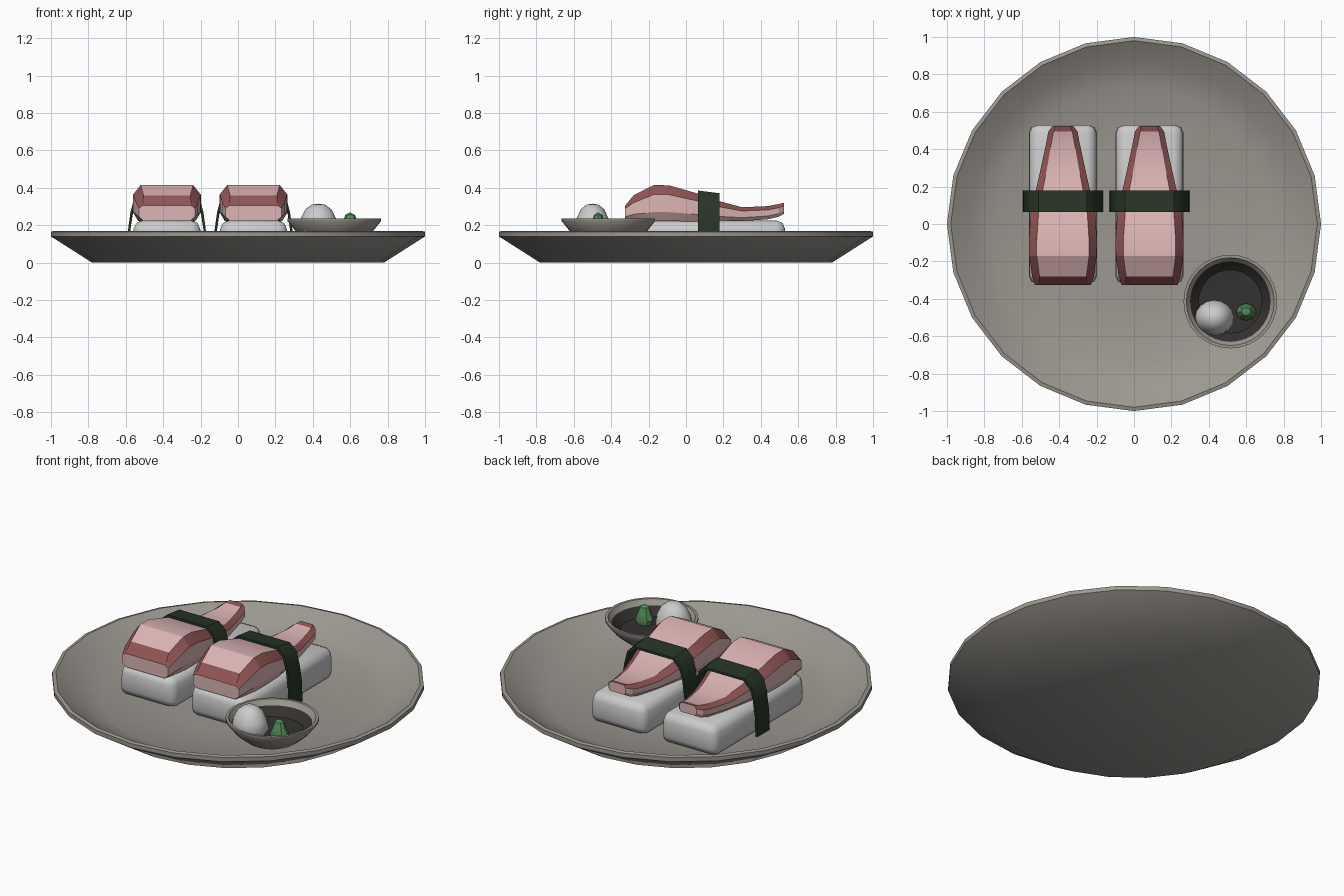
import bpy, bmesh, math

if "Cube" in bpy.data.objects:
    bpy.data.objects.remove(bpy.data.objects["Cube"])


def material(name, rgb):
    m = bpy.data.materials.new(name)
    m.diffuse_color = (*rgb, 1)
    m.use_nodes = True
    m.node_tree.nodes["Principled BSDF"].inputs["Base Color"].default_value = m.diffuse_color
    return m


STONE = material("stone_glaze", (0.33, 0.31, 0.28))
DARK = material("dark_sauce", (0.035, 0.032, 0.03))
PINK = material("pink_flesh", (0.72, 0.46, 0.46))
RED = material("red_edge", (0.28, 0.09, 0.09))
NORI = material("seaweed_green", (0.02, 0.035, 0.02))
GREEN = material("wasabi_green", (0.09, 0.26, 0.10))


def finish(name, bm, mats=(), angle=40):
    bmesh.ops.recalc_face_normals(bm, faces=bm.faces)
    me = bpy.data.meshes.new(name)
    bm.to_mesh(me)
    bm.free()
    for m in mats:
        me.materials.append(m)
    ob = bpy.data.objects.new(name, me)
    bpy.context.collection.objects.link(ob)
    bpy.ops.object.select_all(action='DESELECT')
    ob.select_set(True)
    bpy.context.view_layer.objects.active = ob
    bpy.ops.object.shade_smooth_by_angle(angle=math.radians(angle))
    return ob


def lathe(name, profile, sides, mats=(), centre=(0, 0), squash=1, dark_from=None, angle=40):
    """Spin (radius, z) points round z; radius 0 closes to a point."""
    bm = bmesh.new()
    rings = []
    for r, z in profile:
        n = 1 if r == 0 else sides
        rings.append([bm.verts.new((centre[0] + r * math.sin(2 * math.pi * i / sides),
                                    centre[1] + squash * r * math.cos(2 * math.pi * i / sides), z))
                      for i in range(n)])
    for k, (a, b) in enumerate(zip(rings, rings[1:])):
        for i in range(sides):
            j = (i + 1) % sides
            loop = [a[i % len(a)], a[j % len(a)], b[j % len(b)], b[i % len(b)]]
            f = bm.faces.new(list(dict.fromkeys(loop)))
            if dark_from is not None and k >= dark_from:
                f.material_index = 1
    return finish(name, bm, mats, angle)


# Serving plate
lathe("plate", [(0, 0), (0.78, 0), (1, 0.14), (1, 0.165), (0.98, 0.17), (0.87, 0.10),
                (0.74, 0.052), (0.4, 0.045), (0, 0.045)], 24, [STONE])

# Small sauce dish with dark inside
DISH = (0.515, -0.415)
lathe("sauce_dish", [(0, 0.105), (0.14, 0.11), (0.2, 0.16), (0.25, 0.222), (0.25, 0.235),
                     (0.235, 0.235), (0.215, 0.205), (0.17, 0.16), (0, 0.155)], 32,
      [STONE, DARK], DISH, dark_from=6)

# Garnishes in the dish
lathe("radish_mound", [(0, 0.15), (0.085, 0.155), (0.105, 0.19), (0.095, 0.235), (0.07, 0.285),
                       (0.035, 0.31), (0, 0.315)], 16, [], (0.43, -0.5), 0.9, angle=60)
lathe("wasabi", [(0, 0.15), (0.045, 0.155), (0.055, 0.185), (0.038, 0.22), (0.026, 0.255),
                 (0, 0.268)], 8, [GREEN], (0.6, -0.47), 0.85)


# Fish slice stations: y, bottom z, top z, half width, top half width, stripe height
FISH = [(-0.325, 0.225, 0.305, 0.15, 0.13, 0.015), (-0.28, 0.225, 0.36, 0.165, 0.125, 0.04),
        (-0.17, 0.222, 0.415, 0.18, 0.14, 0.05), (-0.09, 0.222, 0.413, 0.182, 0.14, 0.05),
        (0.06, 0.22, 0.37, 0.172, 0.13, 0.04), (0.18, 0.22, 0.328, 0.145, 0.108, 0.03),
        (0.3, 0.222, 0.296, 0.118, 0.085, 0.02), (0.44, 0.232, 0.302, 0.088, 0.06, 0.02),
        (0.495, 0.245, 0.313, 0.078, 0.05, 0.02), (0.525, 0.262, 0.32, 0.055, 0.04, 0.015)]


def fish(name, x):
    bm = bmesh.new()
    rings = []
    for y, zb, zt, w, t, s in FISH:
        half = [(w * 0.84, zb), (w, zb + (zt - zb) * 0.25), (w, zt - s), (t, zt)]
        pts = half + [(-a, z) for a, z in reversed(half)]
        rings.append([bm.verts.new((x + a, y, z)) for a, z in pts])
    last = len(rings) - 2
    for k, (a, b) in enumerate(zip(rings, rings[1:])):
        for i in range(8):
            j = (i + 1) % 8
            f = bm.faces.new((a[i], a[j], b[j], b[i]))
            # chamfers and the end slopes are the red edge
            if i in (2, 4) or (i == 3 and k in (0, last)):
                f.material_index = 1
    bm.faces.new(rings[0])
    bm.faces.new(rings[-1])
    finish(name, bm, [PINK, RED], 20)


def rice(name, x):
    bm = bmesh.new()
    bmesh.ops.create_cube(bm, size=1)
    for v in bm.verts:
        k = 0.95 if v.co.z > 0 else 1
        v.co = (x + v.co.x * 0.37 * k, 0.105 + v.co.y * 0.85, 0.135 + v.co.z * 0.18)
    bmesh.ops.bevel(bm, geom=bm.edges[:], offset=0.045, segments=2, profile=0.5, affect='EDGES')
    finish(name, bm, [], 60)


def seaweed(name, x):
    half = [(0.213, 0.045), (0.21, 0.16), (0.195, 0.27), (0.175, 0.345), (0.13, 0.385)]
    path = half + [(-a, z) for a, z in reversed(half)]
    inner = [(a * 0.94, z - (0.014 if z > 0.3 else 0)) for a, z in path]
    loop = path + inner[::-1]
    n = len(loop)
    bm = bmesh.new()
    # band leans slightly down towards the tail
    a = [bm.verts.new((x + px, 0.065, z)) for px, z in loop]
    b = [bm.verts.new((x + px, 0.18, z - (0.014 if z > 0.2 else 0))) for px, z in loop]
    for i in range(n):
        j = (i + 1) % n
        bm.faces.new((a[i], a[j], b[j], b[i]))
    m = len(path)
    for r in (a, b):
        for i in range(m - 1):
            bm.faces.new((r[i], r[i + 1], r[n - 2 - i], r[n - 1 - i]))
    finish(name, bm, [NORI], 40)


# Two matching sushi pieces
for side, x in (("left", -0.38), ("right", 0.083)):
    rice("rice_block_" + side, x)
    fish("fish_slice_" + side, x)
    seaweed("seaweed_band_" + side, x)
